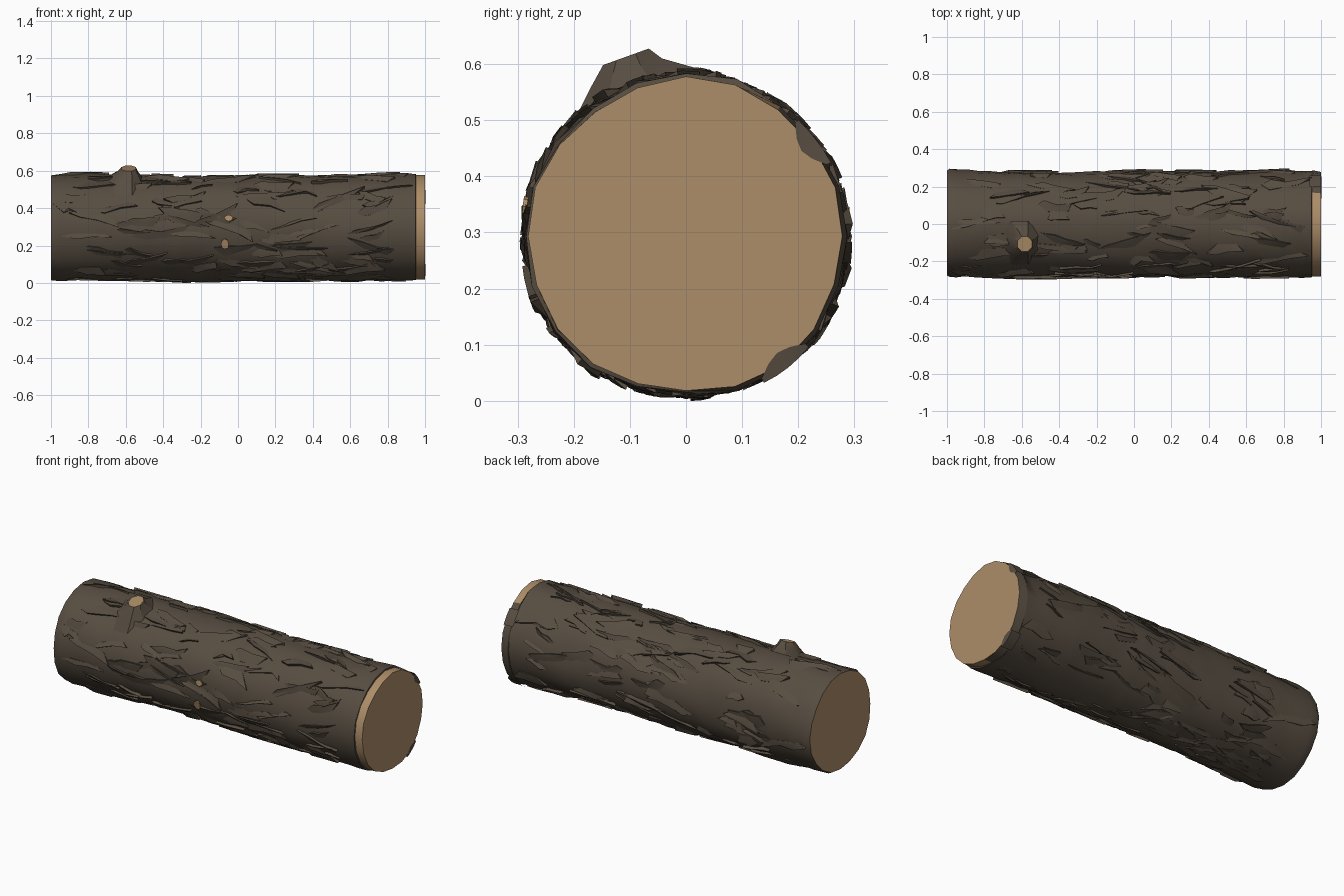
import bpy, bmesh, math, random
from mathutils import Vector

random.seed(7)
cube = bpy.data.objects.get("Cube")
if cube:
    bpy.data.objects.remove(cube)

SIDES, RINGS, MID_Z = 20, 30, 0.293


def material(name, rgb):
    mat = bpy.data.materials.new(name)
    mat.use_nodes = True
    mat.diffuse_color = (*rgb, 1)
    bsdf = mat.node_tree.nodes["Principled BSDF"]
    bsdf.inputs["Base Color"].default_value = (*rgb, 1)
    bsdf.inputs["Roughness"].default_value = 0.9
    return mat


bark = material("bark brown", (0.095, 0.074, 0.053))
wood = material("cut wood tan", (0.42, 0.27, 0.14))


def finish(bm, name, mats, angle=30):
    bmesh.ops.recalc_face_normals(bm, faces=bm.faces)
    mesh = bpy.data.meshes.new(name)
    bm.to_mesh(mesh)
    bm.free()
    obj = bpy.data.objects.new(name, mesh)
    bpy.context.collection.objects.link(obj)
    for mat in mats:
        mesh.materials.append(mat)
    bpy.ops.object.select_all(action="DESELECT")
    obj.select_set(True)
    bpy.context.view_layer.objects.active = obj
    bpy.ops.object.shade_smooth_by_angle(angle=math.radians(angle))
    return obj


def radius(x, a):
    """Gently uneven trunk radius; angle is measured from +y towards +z."""
    wave = math.sin(3 * a + 4 * x) + math.sin(5 * a - 7 * x + 1)
    return 0.281 + 0.003 * wave + 0.005 * x * x


def on_trunk(x, a, lift=0.0):
    r = radius(x, a) + lift
    return Vector((x, r * math.cos(a), MID_Z + r * math.sin(a)))


def peeled(a):
    """True on the front half, where the bark stops short of the end."""
    return math.radians(58) < a % math.tau < math.radians(275)


# Trunk: uneven bark tube with a bare wood band and two cut ends
bm = bmesh.new()
xs = [-1, -0.985] + [-0.95 + 1.9 * i / RINGS for i in range(RINGS + 1)] + [0.952, 1]
rings = []
for i, x in enumerate(xs):
    ring = []
    for j in range(SIDES):
        a = math.tau * j / SIDES
        lift = random.uniform(-0.005, 0.005)
        if i in (0, len(xs) - 1):
            lift = -0.006
        elif i == len(xs) - 2:
            lift = -0.006 if peeled(a) else 0.002
        shift = random.uniform(-0.015, 0.015) if 2 < i < len(xs) - 3 else 0
        ring.append(bm.verts.new(on_trunk(x + shift, a, lift)))
    rings.append(ring)
for i in range(len(rings) - 1):
    for j in range(SIDES):
        k = (j + 1) % SIDES
        face = bm.faces.new((rings[i][j], rings[i][k], rings[i + 1][k], rings[i + 1][j]))
        mid_angle = math.tau * (j + 0.5) / SIDES
        face.material_index = int(i == len(rings) - 2 and peeled(mid_angle))
for ring in (rings[0], rings[-1]):
    bm.faces.new(ring).material_index = 1
finish(bm, "trunk", [bark, wood], 40)

# Bark flakes: jagged slivers flush on one edge and lifted on the other
bm = bmesh.new()
for n in range(230):
    a0 = random.uniform(0, math.tau)
    length = random.uniform(0.05, 0.15)
    width = random.uniform(0.04, 0.13)
    x0 = random.uniform(-0.98 + length, 0.94 - length)
    tilt = random.uniform(-0.4, 0.4)
    side = random.choice((-1, 1))
    high = random.uniform(0.006, 0.013) * (0.6 if math.sin(a0) < -0.8 else 1)
    top, low = [], []
    for u, v in ((-1, 0.1), (-0.45, 0.8), (0.3, 0.55), (1, 0.9), (0.6, -0.7), (-0.5, -1)):
        u += random.uniform(-0.2, 0.2)
        v += random.uniform(-0.3, 0.3)
        lift = high if v > 0.3 else -0.003
        x = x0 + u * length
        a = a0 + side * v * width + u * tilt * length / 0.28
        top.append(bm.verts.new(on_trunk(x, a, lift)))
        low.append(bm.verts.new(on_trunk(x, a, -0.02)))
    crest = bm.verts.new(on_trunk(x0, a0, high * 0.7))
    for p in range(len(top)):
        q = (p + 1) % len(top)
        bm.faces.new((top[p], top[q], crest))
        bm.faces.new((top[p], low[p], low[q], top[q]))
    bm.faces.new(low)
finish(bm, "bark_flakes", [bark])

# Bark overhang: two ragged tabs on the rear rim of the peeled end
bm = bmesh.new()
for start, stop in ((-62, -42), (27, 46)):
    outer, inner = [], []
    for t in range(5):
        a = math.radians(start + (stop - start) * t / 4)
        depth = -0.024 * math.sin(math.pi * t / 4) - 0.004
        outer.append(on_trunk(0.997, a, 0.005))
        inner.append(on_trunk(1.0, a, depth))
    back = [p - Vector((0.06, 0, 0)) for p in outer]
    rows = [[bm.verts.new(p + Vector((0.002, 0, 0))) for p in row]
            for row in (inner, outer, back)]
    for r in range(2):
        for t in range(4):
            bm.faces.new((rows[r][t], rows[r][t + 1], rows[r + 1][t + 1], rows[r + 1][t]))
finish(bm, "bark_overhang", [bark])

# Branch stub: lofted knot with a sloping broken top
bm = bmesh.new()
loops = []
for cx, cy, cz, rx, ry, slope in ((-0.61, -0.10, 0.53, 0.115, 0.125, 0.55),
                                  (-0.59, -0.106, 0.585, 0.06, 0.068, 0.4),
                                  (-0.585, -0.107, 0.613, 0.042, 0.044, 0.36)):
    loop = []
    for j in range(8):
        a = math.tau * (j + 0.5) / 8
        dy = ry * math.sin(a)
        loop.append(bm.verts.new((cx + rx * math.cos(a), cy + dy, cz + slope * dy)))
    loops.append(loop)
for lower, upper in zip(loops, loops[1:]):
    for j in range(8):
        k = (j + 1) % 8
        bm.faces.new((lower[j], lower[k], upper[k], upper[j]))
cap = bm.faces.new(loops[-1])
bmesh.ops.inset_individual(bm, faces=[cap], thickness=0.008)
cap.material_index = 1
bm.faces.new(loops[0])
finish(bm, "branch_stub", [bark, wood])

# Small bare spots where twigs broke off the front
for name, x, z, w, h in (("upper_twig_scar", -0.05, 0.345, 0.022, 0.017),
                         ("lower_twig_scar", -0.07, 0.21, 0.021, 0.028)):
    bm = bmesh.new()
    a0 = math.pi - math.asin((z - MID_Z) / 0.285)
    ends = []
    for lift in (0.006, 0.014):
        ends.append([bm.verts.new(on_trunk(x + w * math.cos(t * math.tau / 8),
                                           a0 + h / 0.285 * math.sin(t * math.tau / 8), lift))
                     for t in range(8)])
    for t in range(8):
        k = (t + 1) % 8
        bm.faces.new((ends[0][t], ends[0][k], ends[1][k], ends[1][t]))
    for loop in ends:
        bm.faces.new(loop)
    finish(bm, name, [wood])
